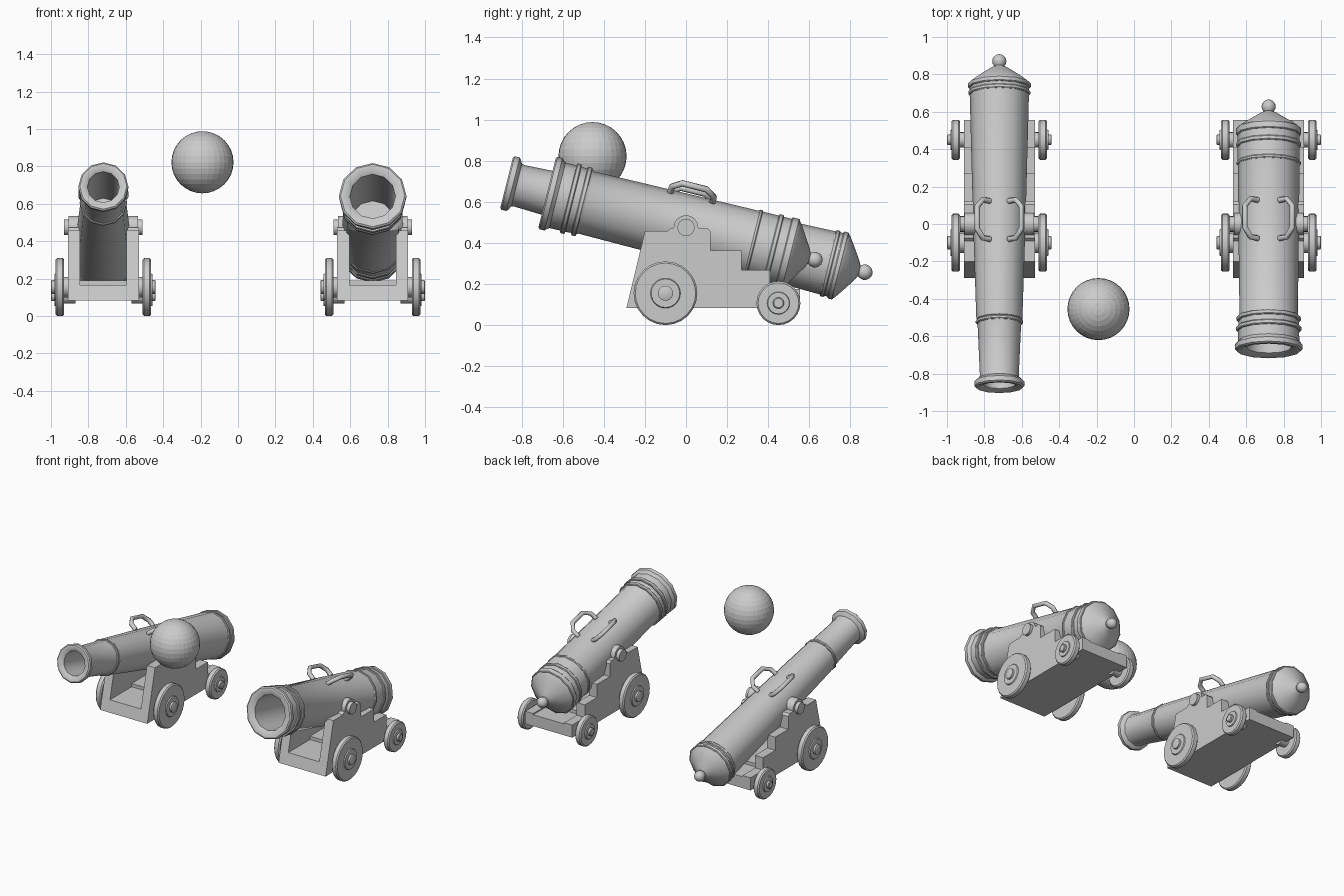
import bpy, bmesh
from math import sin, cos, pi, radians, asin

if "Cube" in bpy.data.objects:
    bpy.data.objects.remove(bpy.data.objects["Cube"])

TILT = -asin(0.2425)
PIVOT_Z = 0.475


def finish(name, bm, loc, rot, angle=35):
    bmesh.ops.remove_doubles(bm, verts=bm.verts, dist=1e-5)
    bmesh.ops.recalc_face_normals(bm, faces=bm.faces)
    me = bpy.data.meshes.new(name)
    bm.to_mesh(me)
    bm.free()
    ob = bpy.data.objects.new(name, me)
    bpy.context.collection.objects.link(ob)
    ob.location, ob.rotation_euler = loc, rot
    bpy.ops.object.select_all(action='DESELECT')
    ob.select_set(True)
    bpy.context.view_layer.objects.active = ob
    if angle:
        bpy.ops.object.shade_smooth_by_angle(angle=radians(angle))
    return ob


def lathe(name, profile, n, loc, rot=(0, 0, 0)):
    """Turn (distance along y, radius) points about the y axis."""
    bm = bmesh.new()
    rings = [[bm.verts.new((r * cos(2 * pi * i / n), t, r * sin(2 * pi * i / n)))
              for i in range(n)] for t, r in profile]
    for a, b in zip(rings, rings[1:]):
        for i in range(n):
            j = (i + 1) % n
            bm.faces.new((a[i], a[j], b[j], b[i]))
    return finish(name, bm, loc, rot)


def extrude_x(name, outline, x0, x1, cx):
    """Extrude a (y, z) outline from x0 to x1."""
    bm = bmesh.new()
    f = bm.faces.new([bm.verts.new((x0, y, z)) for y, z in outline])
    new = bmesh.ops.extrude_face_region(bm, geom=[f])['geom']
    bmesh.ops.translate(bm, vec=(x1 - x0, 0, 0),
                        verts=[v for v in new if isinstance(v, bmesh.types.BMVert)])
    return finish(name, bm, (cx, 0, 0), (0, 0, 0), 0)


def band(a, b, r, base):
    """Raised ring on the barrel."""
    return [(a, base), (a, r - .004), (a + .005, r), (b - .005, r), (b, r - .004), (b, base)]


def knob(t, r):
    return [(t - r * cos(a), r * sin(a)) for a in (pi * k / 8 for k in range(2, 8))] + [(t + r, 0)]


def wheel(name, y, r, hub, cx, s):
    rot = (0, 0, -s * pi / 2)
    loc = (cx, y, r)
    e = .008
    lathe(name, [(.21, 0), (.21, r - e), (.21 + e, r), (.255 - e, r), (.255, r - e),
                 (.255, hub), (.262, hub * .95), (.262, hub * .5), (.276, hub * .5),
                 (.28, hub * .4), (.28, 0)], 24, loc, rot)
    lathe(name + "_axle", [(.15, 0), (.15, hub * .75), (.215, hub * .75), (.215, 0)], 16, loc, rot)


def handle(name, r, cx, s):
    cu = bpy.data.curves.new(name, 'CURVE')
    cu.dimensions = '3D'
    cu.bevel_depth, cu.bevel_resolution, cu.use_fill_caps = .016, 1, True
    xf, xt = .35 * r, .35 * r + .07
    pts = [(xf, -.105, r * .9), (xf + .04, -.105, r + .015), (xt, -.06, r + .042),
           (xt, .06, r + .042), (xf + .04, .105, r + .015), (xf, .105, r * .9)]
    sp = cu.splines.new('POLY')
    sp.points.add(len(pts) - 1)
    for p, (x, y, z) in zip(sp.points, pts):
        p.co = (s * x, y - .01, z, 1)
    ob = bpy.data.objects.new(name, cu)
    bpy.context.collection.objects.link(ob)
    ob.location, ob.rotation_euler = (cx, 0, PIVOT_Z), (TILT, 0, 0)
    bpy.ops.object.select_all(action='DESELECT')
    ob.select_set(True)
    bpy.context.view_layer.objects.active = ob
    bpy.ops.object.convert(target='MESH')


def cannon(tag, cx, profile, mid_r):
    # barrel, trunnions and lifting handles
    pos = (cx, 0, PIVOT_Z)
    lathe(tag + "_barrel", profile, 12, pos, (TILT, 0, 0))
    lathe(tag + "_trunnions", [(-.21, 0), (-.21, .042), (.21, .042), (.21, 0)],
          16, pos, (0, 0, pi / 2))
    for s in (-1, 1):
        side = "_right" if s > 0 else "_left"
        handle(tag + "_handle" + side, mid_r, cx, s)
        # stepped carriage cheek with trunnion cap
        extrude_x(tag + "_cheek" + side,
                  [(-.29, .083), (-.20, .457), (-.09, .457), (-.075, .472), (.105, .472),
                   (.12, .457), (.12, .363), (.27, .363), (.27, .267), (.41, .267),
                   (.41, .175), (.555, .175), (.555, .083)], s * .125, s * .19, cx)
        lathe(tag + "_trunnion_cap" + side, [(.12, 0), (.12, .06), (.185, .06), (.185, 0)],
              16, pos, (0, 0, -s * pi / 2))
        wheel(tag + "_front_wheel" + side, -.10, .155, .073, cx, s)
        wheel(tag + "_rear_wheel" + side, .45, .107, .055, cx, s)
    # carriage floor and bed step
    extrude_x(tag + "_floor", [(-.29, .083), (-.27, .166), (.555, .166), (.555, .083)],
              -.126, .126, cx)
    extrude_x(tag + "_bed", [(-.02, .15), (-.02, .19), (.38, .19), (.38, .15)],
              -.126, .126, cx)


# long gun
long_profile = ([(-.3, 0), (-.3, .085), (-.885, .085), (-.90, .108), (-.90, .126),
                 (-.893, .134), (-.868, .134), (-.86, .126), (-.85, .108), (-.835, .104)]
                + [(-.56, .116)] + band(-.55, -.53, .127, .118)
                + [(-.525, .123), (0, .14), (.70, .158)]
                + band(.712, .735, .166, .159) + band(.75, .778, .168, .160)
                + [(.785, .155), (.825, .098), (.86, .045), (.868, .028)] + knob(.897, .038))
cannon("long_gun", -.72, long_profile, .14)

# short gun
short_profile = ([(-.1, 0), (-.1, .12), (-.68, .122), (-.697, .15), (-.697, .172),
                  (-.69, .181), (-.665, .181), (-.655, .172), (-.645, .164)]
                 + band(-.59, -.565, .175, .163) + band(-.535, -.51, .172, .161)
                 + [(-.50, .156), (0, .162), (.32, .165)]
                 + band(.325, .345, .172, .166)
                 + band(.425, .45, .174, .166) + band(.49, .53, .174, .166)
                 + [(.54, .155), (.575, .1), (.61, .045), (.618, .028)] + knob(.647, .038))
cannon("short_gun", .72, short_profile, .162)

# cannonball
bm = bmesh.new()
bmesh.ops.create_uvsphere(bm, u_segments=32, v_segments=16, radius=.166)
finish("cannonball", bm, (-.19, -.455, .822), (0, 0, 0), 0)
